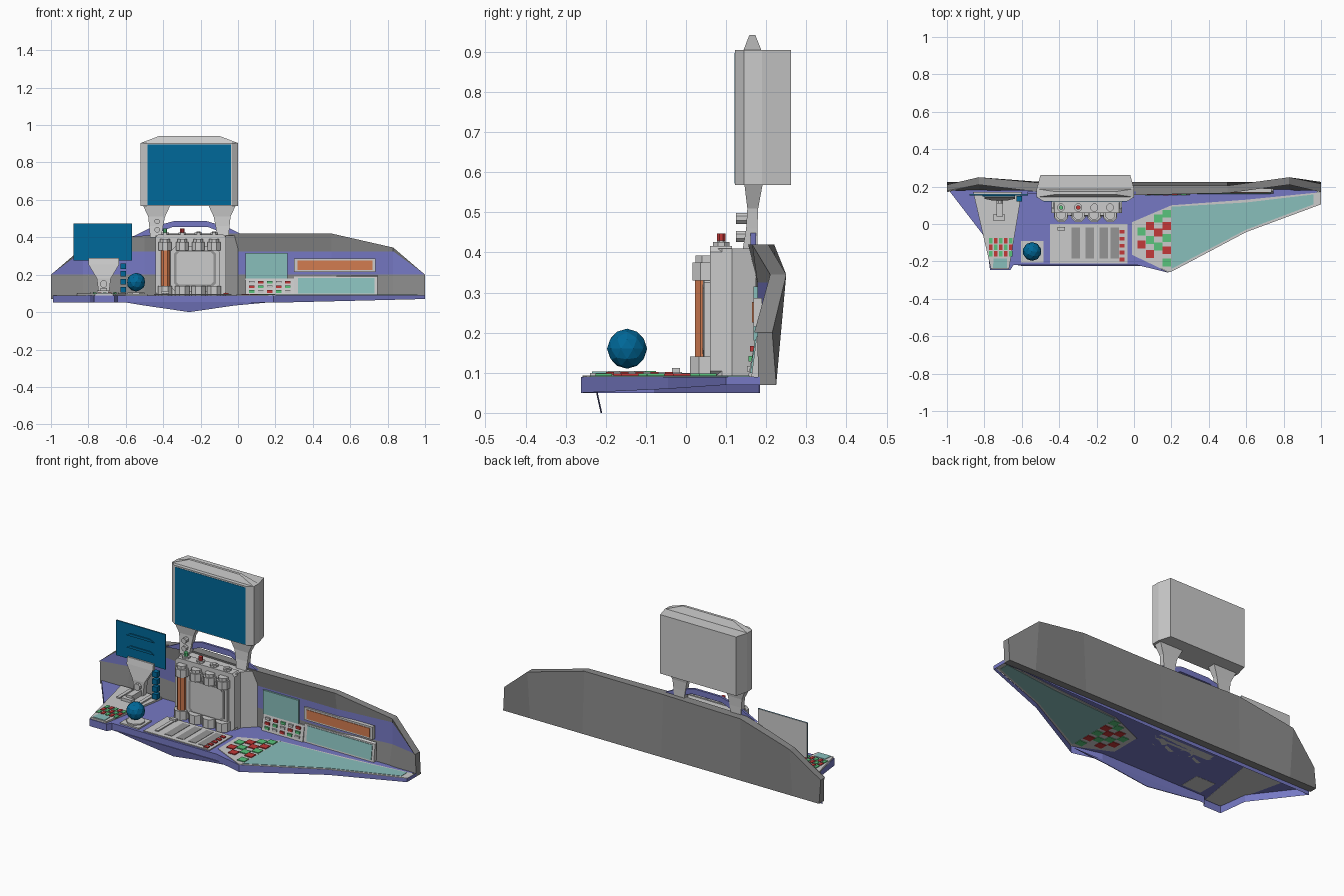
import bpy, bmesh, math

if "Cube" in bpy.data.objects:
    bpy.data.objects.remove(bpy.data.objects["Cube"])

COL = {"blue": (0.18, 0.19, 0.55), "teal": (0.25, 0.52, 0.50), "orange": (0.65, 0.20, 0.08),
       "navy": (0.0, 0.14, 0.32), "red": (0.55, 0.04, 0.04), "green": (0.10, 0.55, 0.20),
       "dark": (0.30, 0.30, 0.30), "wall_grey": (0.25, 0.25, 0.25)}
MATS = {}
for n, c in COL.items():
    MATS[n] = bpy.data.materials.new(n)
    MATS[n].diffuse_color = (*c, 1)


def finish(name, bm, col=None):
    bmesh.ops.recalc_face_normals(bm, faces=bm.faces)
    me = bpy.data.meshes.new(name)
    bm.to_mesh(me)
    bm.free()
    ob = bpy.data.objects.new(name, me)
    bpy.context.collection.objects.link(ob)
    if col:
        me.materials.append(MATS[col])
    return ob


def place(plane, u, v, w):
    return {"xy": (u, v, w), "xz": (u, w, v), "yz": (w, u, v)}[plane]


def prism(name, plane, pts, a, b, col=None):
    """Polygon in a plane, extruded from a to b along the remaining axis."""
    bm = bmesh.new()
    lo = [bm.verts.new(place(plane, *p, a)) for p in pts]
    hi = [bm.verts.new(place(plane, *p, b)) for p in pts]
    bm.faces.new(lo)
    bm.faces.new(hi)
    for i in range(len(pts)):
        j = (i + 1) % len(pts)
        bm.faces.new((lo[i], lo[j], hi[j], hi[i]))
    return finish(name, bm, col)


def boxes(name, items, col=None):
    """Several boxes (x0, x1, y0, y1, z0, z1) in one object."""
    bm = bmesh.new()
    for x0, x1, y0, y1, z0, z1 in items:
        vs = bmesh.ops.create_cube(bm, size=1)["verts"]
        bmesh.ops.scale(bm, vec=(x1 - x0, y1 - y0, z1 - z0), verts=vs)
        bmesh.ops.translate(bm, vec=((x0 + x1) / 2, (y0 + y1) / 2, (z0 + z1) / 2), verts=vs)
    return finish(name, bm, col)


def loft(name, sections, col=None):
    """Boxy limb through rectangles (x0, x1, y0, y1, z)."""
    bm = bmesh.new()
    rings = [[bm.verts.new(p) for p in ((a, c, z), (b, c, z), (b, d, z), (a, d, z))]
             for a, b, c, d, z in sections]
    bm.faces.new(rings[0])
    bm.faces.new(rings[-1])
    for r, s in zip(rings, rings[1:]):
        for i in range(4):
            bm.faces.new((r[i], r[i - 1], s[i - 1], s[i]))
    return finish(name, bm, col)


def ring(x, y, r, n=8):
    return [(x + r * math.cos(math.tau * (i + .5) / n), y + r * math.sin(math.tau * (i + .5) / n)) for i in range(n)]


def cyl(name, x, y, z0, z1, r, col=None):
    return prism(name, "xy", ring(x, y, r), z0, z1, col)


def chamfered(x0, x1, z0, z1, c):
    return [(x0 + c, z0), (x1 - c, z0), (x1, z0 + c), (x1, z1 - c),
            (x1 - c, z1), (x0 + c, z1), (x0, z1 - c), (x0, z0 + c)]


# Desk: open-bottomed sheet with a hanging rim, open under the right-hand panel
rim = [(0.6, -.045, .06), (1, .10, .07), (1, .185, .07), (.6, .185, .06), (0, .185, .05), (-.99, .18, .05),
       (-.79, -.08, .05), (-.77, -.245, .05), (-.66, -.245, .05), (-.645, -.22, .05), (.02, -.22, .05), (.19, -.262, .05)]
bm = bmesh.new()
top = [bm.verts.new((x, y, .09)) for x, y, z in rim]
low = [bm.verts.new(p) for p in rim]
inner = [bm.verts.new((x, y, .09)) for x, y in ((-.01, -.16), (-.01, .01), (.2, .1), (.6, .13), (.97, .165))]
bm.faces.new(top[4:11] + inner[:2])
bm.faces.new((top[4], inner[1], inner[2], inner[3], top[3]))
bm.faces.new((top[3], inner[3], inner[4], top[2]))
bm.faces.new((top[10], top[11], inner[0]))
for i in range(12):
    bm.faces.new((top[i - 1], top[i], low[i], low[i - 1]))
finish("desk", bm, "blue")
skirt = prism("front_skirt", "xz", [(-.62, .055), (-.5, .035), (-.26, 0), (-.02, .035), (.2, .055)], -.224, -.22, "blue")
for v in skirt.data.vertices:
    v.co.y += (.05 - v.co.z) * .22

# Back wall: bent band swept through stations, leaning out at the top, blue stripe on the front
st = [(-1, .17, .21, .20), (-.83, .21, .25, .345), (-.5, .17, .22, .42), (0, .155, .205, .42),
      (.5, .165, .205, .42), (.83, .21, .25, .345), (1, .17, .215, .20)]
bm = bmesh.new()
rows = []
for x, f, b, h in st:
    g = max(f, .178)
    rows.append([bm.verts.new(p) for p in ((x, .18, .07), (x, g, min(.2, h)), (x, g, min(.325, h)),
                                           (x, f, h), (x, b, h), (x, .225, .07))])
for r, s in zip(rows, rows[1:]):
    for i in range(6):
        fc = bm.faces.new((r[i - 1], r[i], s[i], s[i - 1]))
        fc.material_index = 1 if i == 2 else 0
bm.faces.new(rows[0])
bm.faces.new(rows[-1])
bmesh.ops.remove_doubles(bm, verts=bm.verts, dist=.0005)
wall = finish("back_wall", bm, "wall_grey")
wall.data.materials.append(MATS["blue"])
prism("wall_arch", "xz", [(-.57, .40), (-.46, .455), (-.34, .487), (-.17, .487), (-.06, .455), (.05, .40),
                          (-.05, .41), (-.16, .455), (-.35, .455), (-.46, .41)], .161, .174, "blue")

# Main monitor, its roof ridge and two legs
prism("monitor_housing", "xy", [(-.487, .122), (-.033, .122), (0, .145), (0, .19), (-.02, .262), (-.5, .262),
                                (-.52, .19), (-.52, .145)], .568, .905)
loft("monitor_roof", [(-.52, 0, .143, .188, .904), (-.42, -.1, .158, .173, .942)])
prism("monitor_screen", "xz", [(-.483, .572), (-.037, .572), (-.037, .897), (-.483, .897)], .1205, .123, "navy")
for side, nm in ((-1, "left"), (1, "right")):
    xs = [sorted((-.26 + side * a, -.26 + side * b)) for a, b in ((.15, .21), (.14, .215), (.13, .22), (.10, .25))]
    loft(nm + "_monitor_leg", [(*xs[0], .14, .178, .40), (*xs[1], .15, .178, .46),
                               (*xs[2], .153, .18, .51), (*xs[3], .145, .192, .575)])
for z in (.44, .485):
    prism("leg_knob", "xz", ring(-.432, z, .015), .125, .155)

# Central unit with canisters, framed panel and buttons
prism("central_unit", "xy", [(-.44, .18), (-.44, .09), (-.42, .065), (-.085, .065), (-.065, .09),
                             (-.065, .115), (0, .175)], .09, .41)
prism("central_front_cap", "xz", chamfered(-.44, -.065, .09, .416, .015), .06, .115)
prism("panel_frame", "xz", chamfered(-.36, -.1, .11, .35, .025), .045, .065)
prism("panel_groove", "xz", chamfered(-.342, -.118, .135, .332, .02), .043, .046, "dark")
prism("panel_face", "xz", chamfered(-.33, -.13, .147, .32, .015), .041, .046)
for x, c in zip((-.39, -.298, -.212, -.128), ("green", "red", None, None)):
    cyl("canister_top", x, .05, .33, .375, .037)
    cyl("canister_cap", x, .05, .375, .392, .028)
    cyl("canister_bottom", x, .048, .09, .14, .041)
    cyl("button_collar", x, .088, .41, .426, .022)
    cyl("top_button", x, .088, .426, .447 if c else .43, .012, c)
cyl("glowing_tube", -.388, .046, .14, .33, .026, "orange")

# Left side console, keys, arm and small screen
prism("left_console", "xy", [(-.86, .17), (-.6, .17), (-.668, -.24), (-.765, -.24)], .089, .1)
prism("left_console_pad", "xy", [(-.75, -.185), (-.68, -.185), (-.68, -.235), (-.755, -.235)], .098, .103, "teal")
for col, k in (("green", 0), ("red", 1)):
    boxes("console_keys_" + col, [(-.775 + i * .027, -.757 + i * .027, y, y + .03, .098, .104)
                                  for i in range(5) for j, y in enumerate((-.175, -.14, -.105))
                                  if (i + j) % 2 == k], col)
boxes("console_rails", [(-.79, -.77, .03, .15, .098, .108), (-.66, -.64, .03, .15, .098, .108),
                        (-.755, -.69, .02, .05, .098, .116), (-.735, -.7, .04, .15, .098, .13)])
loft("screen_arm", [(-.745, -.69, .125, .155, .1), (-.755, -.68, .125, .155, .18),
                    (-.8, -.635, .135, .157, .255), (-.8, -.635, .142, .158, .29)])
prism("arm_pivot", "xz", ring(-.718, .15, .02), .11, .13)
boxes("small_screen", [(-.88, -.567, .152, .157, .275, .475)], "navy")
boxes("small_screen_back", [(-.88, -.567, .157, .161, .275, .475)])
for z in (.41, .34):
    prism("screen_bar", "xz", [(-.81, z), (-.635, z), (-.66, z + .014), (-.785, z + .014)], .146, .153, "navy")
boxes("bead_column", [(-.627, -.598, .12, .15, z, z + .03) for z in (.105, .147, .189, .231)], "navy")

# Ball controller
boxes("ball_base", [(-.605, -.485, -.205, -.09, .089, .098)])
cyl("ball_socket", -.545, -.147, .098, .105, .05)
bm = bmesh.new()
bmesh.ops.create_icosphere(bm, subdivisions=2, radius=.05)
bmesh.ops.translate(bm, verts=bm.verts, vec=(-.545, -.147, .16))
finish("control_ball", bm, "navy")

# Slotted desk panel with lever and red buttons
boxes("slotted_panel", [(-.45, -.035, -.21, .0, .0905, .096)])
boxes("panel_slots", [(x, x + .045, -.185, -.02, .094, .098) for x in (-.335, -.26, -.185, -.125)], "dark")
boxes("lever", [(-.4, -.38, -.18, -.01, .095, .102), (-.41, -.37, -.035, -.015, .1, .112)])
boxes("red_buttons", [(-.078, -.052, y, y + .02, .095, .102) for y in (-.2, -.163, -.126, -.089, -.052)], "red")

# Key field and long worktop to the right
prism("key_field", "xy", [(-.01, .01), (.2, .1), (.2, -.255), (.185, -.258), (-.01, -.165)], .087, .093)
prism("worktop_border", "xy", [(.2, .1), (.6, .13), (1, .17), (1, .105), (.6, -.043), (.2, -.255)], .087, .091)
prism("worktop_glass", "xy", [(.2, .092), (.6, .115), (.96, .158), (.96, .105), (.6, -.03), (.2, -.24)], .085, .093, "teal")
for col, k in (("red", 0), ("green", 1)):
    boxes("field_keys_" + col, [(x - .022, x + .022, y - .021, y + .021, .084, .098)
                                for i, x in enumerate((.04, .085, .13, .175)) for j in range((2, 3, 3, 5)[i])
                                for y in [(-.11, -.16, -.12, -.205)[i] + (.07, .075, .075, .065)[i] * j]
                                if (j + i // 2) % 2 == k], col)

# Wall displays on the right, tucked under the overhanging wall top
boxes("wall_display", [(.04, .265, .168, .182, .18, .315)], "teal")
boxes("orange_display_frame", [(.3, .735, .168, .19, .215, .287)])
boxes("orange_display", [(.318, .718, .165, .17, .225, .277)], "orange")
prism("slope_case", "yz", [(.163, .09), (.19, .09), (.19, .195), (.176, .19)], .3, .745)
prism("slope_display", "yz", [(.16, .1), (.17, .1), (.18, .183), (.172, .183)], .32, .73, "teal")
prism("wall_key_case", "yz", [(.155, .09), (.185, .09), (.185, .18), (.172, .18)], .04, .3)
for col, k in (("green", 0), ("red", 1), (None, 2)):
    boxes("wall_keys_" + (col or "grey"), [(x, x + .028, y - .006, y + .01, z, z + .014)
                                          for i, x in enumerate((.06, .108, .156, .204, .252))
                                          for j, (y, z) in enumerate(((.158, .103), (.162, .128), (.166, .153)))
                                          if (i * 2 + j) % 3 == k], col)

for m in bpy.data.materials:
    if m.users and not m.is_grease_pencil:
        m.use_nodes = True
        m.node_tree.nodes["Principled BSDF"].inputs["Base Color"].default_value = m.diffuse_color
